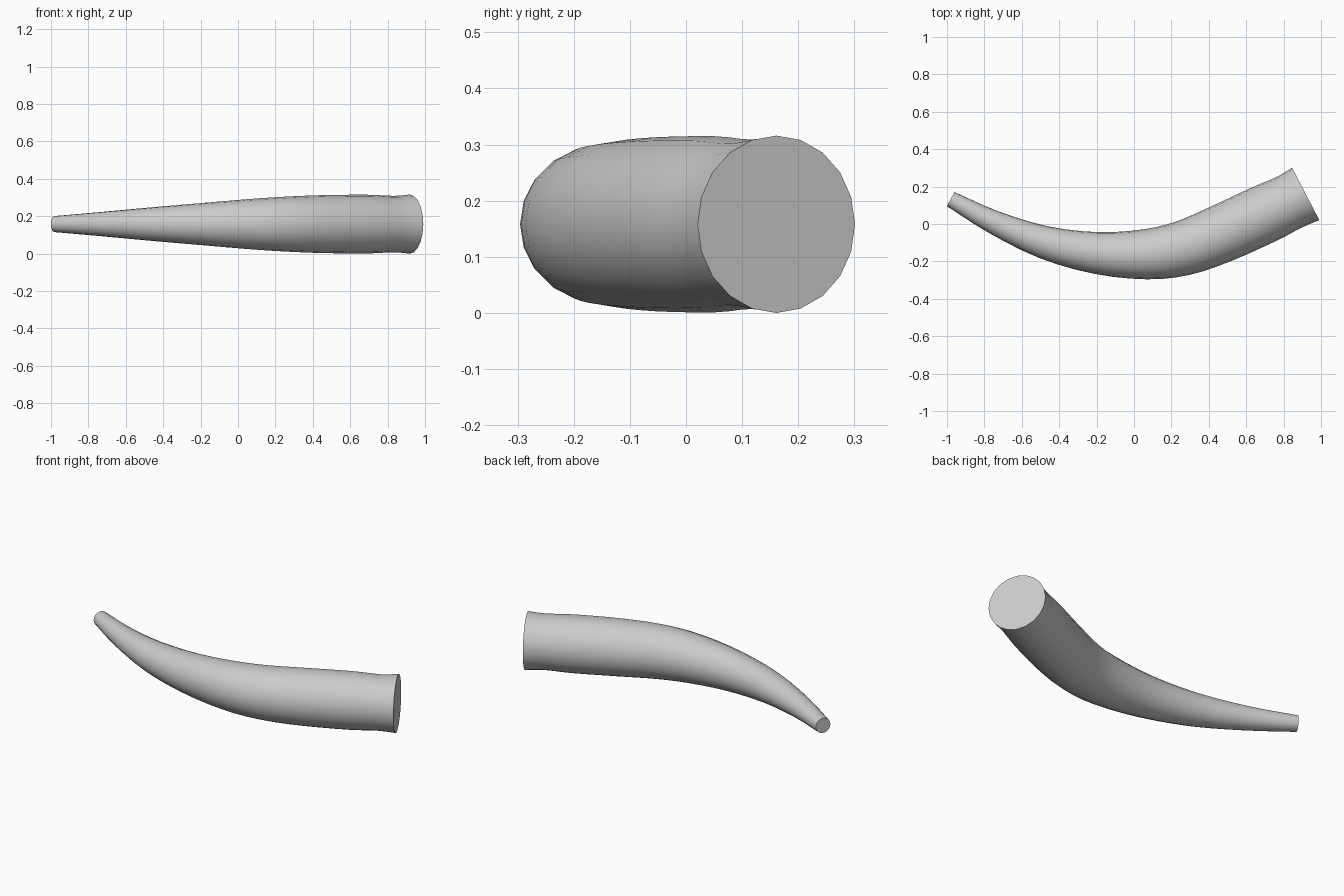
import bpy, bmesh, math
from mathutils import Vector

cube = bpy.data.objects.get("Cube")
if cube:
    bpy.data.objects.remove(cube, do_unlink=True)

SIDES, STEPS, MID_Z = 20, 3, 0.16

# Centre line of the horn: x, y, radius, from tip to base
path = [
    (-0.98, 0.133, 0.043),
    (-0.75, 0.010, 0.063),
    (-0.48, -0.098, 0.088),
    (-0.20, -0.155, 0.112),
    (0.06, -0.162, 0.134),
    (0.26, -0.130, 0.147),
    (0.46, -0.055, 0.155),
    (0.69, 0.050, 0.157),
    (0.83, 0.116, 0.151),
    (0.918, 0.161, 0.158),
]


def spline(p0, p1, p2, p3, t):
    """Smooth blend through p1 and p2."""
    return (p1 * 2 + (p2 - p0) * t + (p0 * 2 - p1 * 5 + p2 * 4 - p3) * t ** 2
            + (p1 * 3 - p0 - p2 * 3 + p3) * t ** 3) / 2


pts = [Vector(p) for p in path]
pts = [pts[0] * 2 - pts[1]] + pts + [pts[-1] * 2 - pts[-2]]
line = [spline(*pts[i:i + 4], s / STEPS)
        for i in range(len(pts) - 3) for s in range(STEPS)] + [pts[-2]]

# Rings square to the centre line, bridged and capped
bm = bmesh.new()
rings = []
for i, p in enumerate(line):
    d = line[min(i + 1, len(line) - 1)] - line[max(i - 1, 0)]
    side = Vector((-d.y, d.x, 0)).normalized()
    ring = []
    for k in range(SIDES):
        a = math.tau * k / SIDES
        offset = side * math.cos(a) + Vector((0, 0, math.sin(a)))
        ring.append(bm.verts.new(Vector((p.x, p.y, MID_Z)) + offset * p.z))
    rings.append(ring)
for a, b in zip(rings, rings[1:]):
    for k in range(SIDES):
        n = (k + 1) % SIDES
        bm.faces.new((a[k], a[n], b[n], b[k]))
bm.faces.new(rings[0])
bm.faces.new(rings[-1])
bmesh.ops.recalc_face_normals(bm, faces=bm.faces)

mesh = bpy.data.meshes.new("curved_horn")
bm.to_mesh(mesh)
bm.free()
horn = bpy.data.objects.new("curved_horn", mesh)
bpy.context.collection.objects.link(horn)

# Plain grey material
grey = bpy.data.materials.new("light_grey")
grey.use_nodes = True
colour = (0.6, 0.6, 0.6, 1)
grey.diffuse_color = colour
grey.node_tree.nodes["Principled BSDF"].inputs["Base Color"].default_value = colour
mesh.materials.append(grey)

# Rest on the ground and shade smooth, keeping the cap rims sharp
low = min(v.co.z for v in mesh.vertices)
horn.location.z = -low
bpy.ops.object.select_all(action='DESELECT')
horn.select_set(True)
bpy.context.view_layer.objects.active = horn
bpy.ops.object.shade_smooth_by_angle(angle=math.radians(40))
